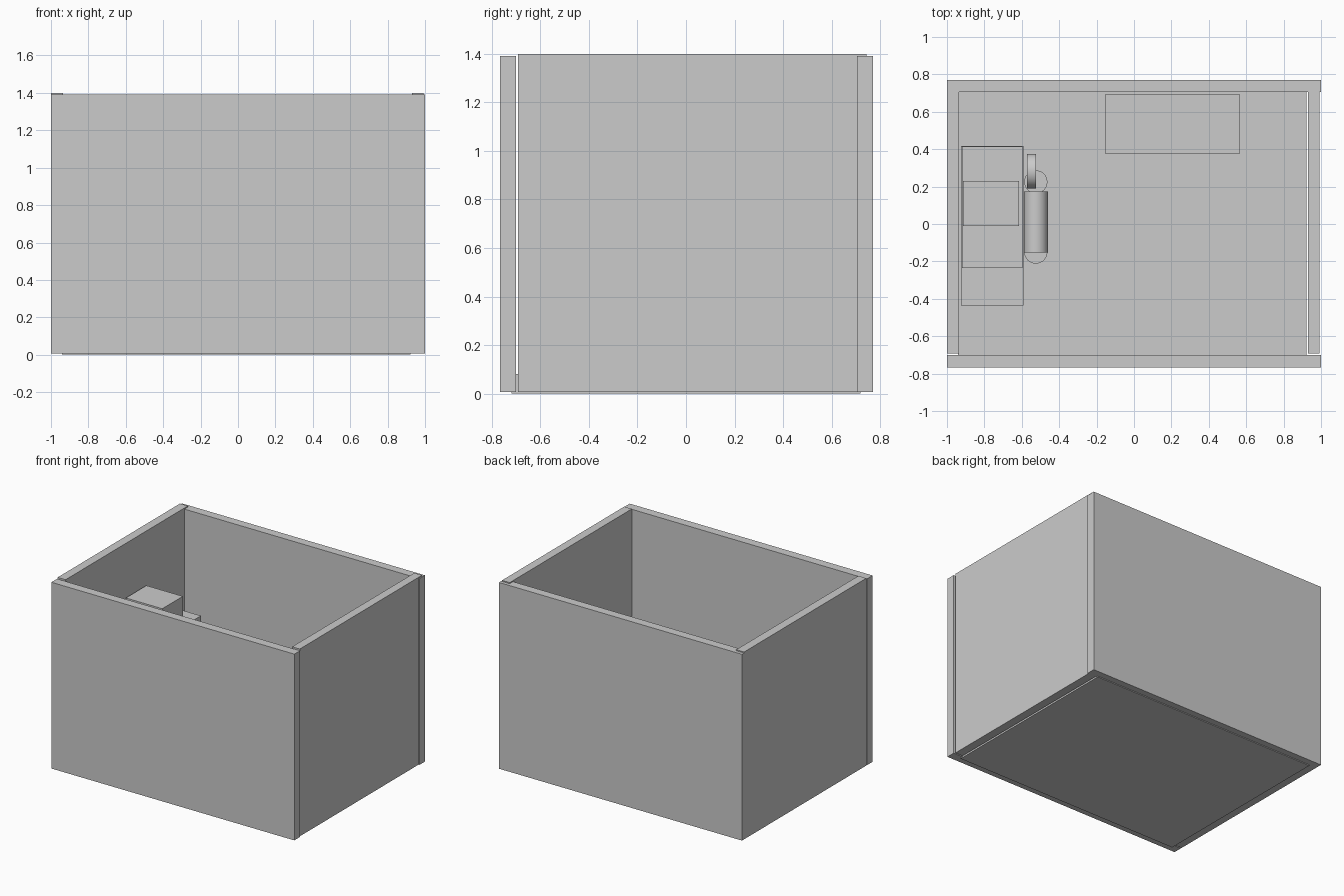
import bpy
import math

if "Cube" in bpy.data.objects:
    bpy.data.objects.remove(bpy.data.objects["Cube"])


def box(name, x0, x1, y0, y1, z0, z1):
    bpy.ops.mesh.primitive_cube_add(size=1, location=((x0 + x1) / 2, (y0 + y1) / 2, (z0 + z1) / 2))
    ob = bpy.context.object
    ob.name = name
    ob.scale = (x1 - x0, y1 - y0, z1 - z0)
    bpy.ops.object.transform_apply(location=False, rotation=False, scale=True)
    return ob


def cylinder(name, radius, length, centre, rotation=(0, 0, 0)):
    bpy.ops.mesh.primitive_cylinder_add(vertices=32, radius=radius, depth=length,
                                        location=centre, rotation=rotation)
    ob = bpy.context.object
    ob.name = name
    bpy.ops.object.shade_smooth_by_angle(angle=math.radians(35))
    return ob


# Room shell: floor slab and four walls with narrow joints
FLOOR = 0.08
box("floor", -0.94, 0.923, -0.72, 0.72, 0, FLOOR)
box("front_wall", -1, 1, -0.766, -0.70, 0.006, 1.392)
box("back_wall", -1, 1, 0.705, 0.77, 0.006, 1.392)
box("left_wall", -1, -0.935, -0.692, 0.745, 0.006, 1.4)
box("right_wall", 0.93, 0.993, -0.692, 0.745, 0.006, 1.4)

# Stepped cabinet along the left wall
box("cabinet_base", -0.925, -0.592, -0.437, 0.418, FLOOR, 0.35)
box("cabinet_body", -0.92, -0.595, -0.235, 0.414, 0.35, 0.80)
box("cabinet_top_box", -0.915, -0.615, -0.012, 0.23, 0.80, 1.01)

# Low bench against the back wall
box("bench", -0.155, 0.568, 0.376, 0.692, FLOOR, 0.46)

# Horizontal tank on two round supports, with a wheel beside it
cylinder("tank", 0.064, 0.328, (-0.525, 0.011, 0.42), (math.pi / 2, 0, 0))
for i, y in enumerate((-0.15, 0.225)):
    cylinder(f"tank_support_{i + 1}", 0.062, 0.30, (-0.525, y, FLOOR + 0.15))
cylinder("wheel", 0.093, 0.048, (-0.548, 0.282, 0.42), (0, math.pi / 2, 0))
